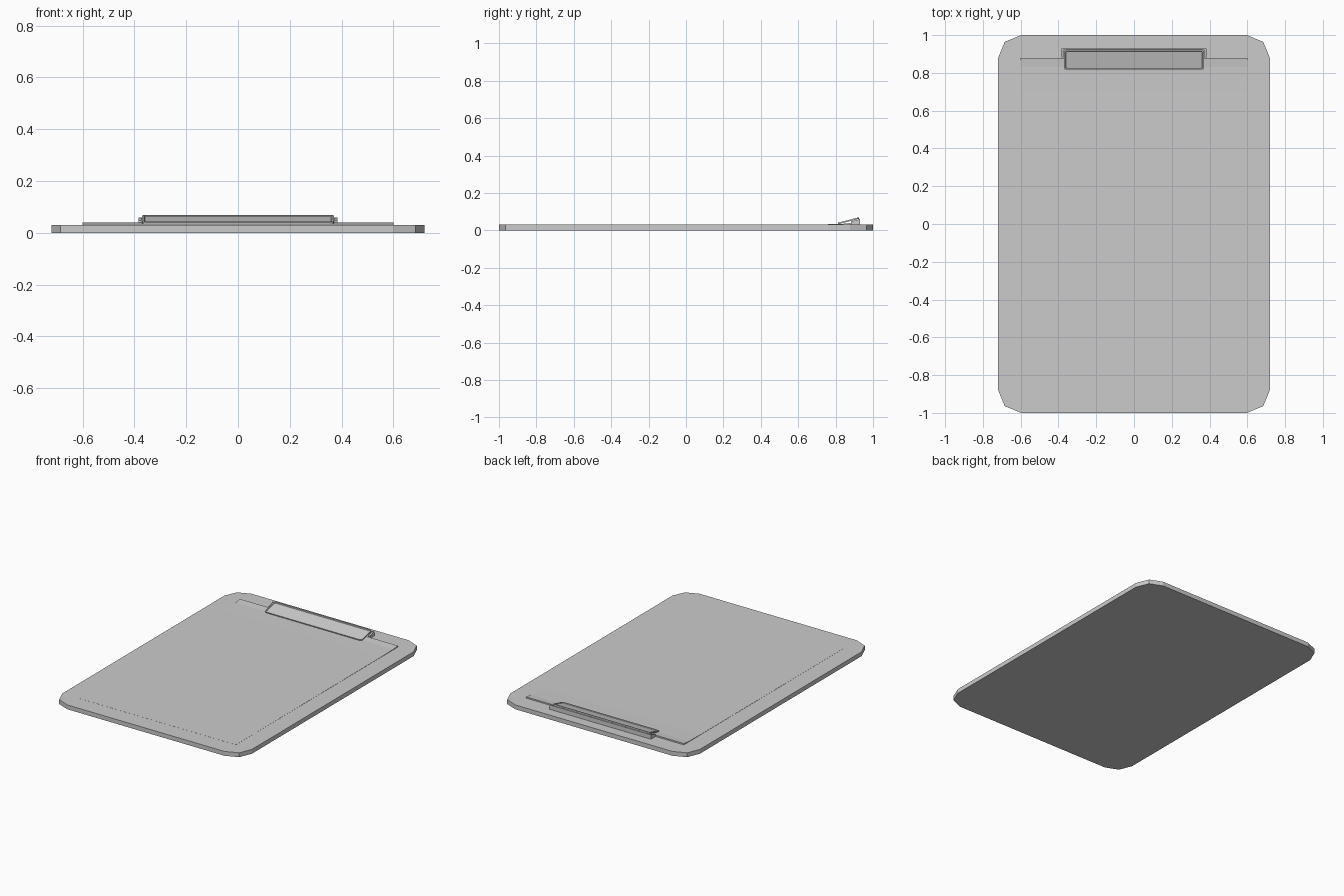
import bpy, bmesh, math
from mathutils import Matrix

if "Cube" in bpy.data.objects:
    bpy.data.objects.remove(bpy.data.objects["Cube"])


def finish(name, bm):
    bmesh.ops.recalc_face_normals(bm, faces=bm.faces)
    mesh = bpy.data.meshes.new(name)
    bm.to_mesh(mesh)
    bm.free()
    obj = bpy.data.objects.new(name, mesh)
    bpy.context.collection.objects.link(obj)
    return obj


def rounded_slab(bm, hx, hy, radius, segments, z0, z1):
    """Extruded rounded rectangle; returns its top face."""
    ring = []
    for i, (sx, sy) in enumerate([(1, 1), (-1, 1), (-1, -1), (1, -1)]):
        for k in range(segments + 1):
            a = math.pi / 2 * (i + k / segments)
            ring.append(bm.verts.new((sx * (hx - radius) + radius * math.cos(a),
                                      sy * (hy - radius) + radius * math.sin(a), z0)))
    base = bm.faces.new(ring)
    out = bmesh.ops.extrude_face_region(bm, geom=[base], use_keep_orig=True)["geom"]
    top = [g for g in out if isinstance(g, bmesh.types.BMFace)][0]
    for v in top.verts:
        v.co.z = z1
    bmesh.ops.recalc_face_normals(bm, faces=bm.faces)
    return top


def extrude_yz(bm, profile, x0, x1):
    """Solid with a (y, z) profile swept from x0 to x1."""
    a = [bm.verts.new((x0, y, z)) for y, z in profile]
    b = [bm.verts.new((x1, y, z)) for y, z in profile]
    bm.faces.new(a)
    bm.faces.new(b[::-1])
    for i in range(len(a)):
        j = (i + 1) % len(a)
        bm.faces.new((a[i], a[j], b[j], b[i]))


# Backing board with two-segment corners
bm = bmesh.new()
rounded_slab(bm, 0.72, 1.0, 0.122, 2, 0.0, 0.03)
finish("board", bm)

# Paper sheet, lifted at the clip end and lying flat further down
bm = bmesh.new()
extrude_yz(bm, [(-0.88, 0.029), (0.88, 0.029), (0.88, 0.039), (0.83, 0.034),
                (0.70, 0.0315), (-0.88, 0.0305)], -0.6, 0.6)
finish("paper", bm)

# Clip bracket: back wall with a flange at each end
bm = bmesh.new()
extrude_yz(bm, [(0.922, 0.028), (0.93, 0.028), (0.93, 0.06), (0.922, 0.06)], -0.385, 0.385)
for s in (-1, 1):
    extrude_yz(bm, [(0.882, 0.028), (0.93, 0.028), (0.93, 0.06), (0.882, 0.048)],
               s * 0.385, s * 0.373)
finish("clip_bracket", bm)

# Tilted clip plate with a raised rim around a recessed panel
bm = bmesh.new()
top = rounded_slab(bm, 0.37, 0.057, 0.014, 2, -0.004, 0.004)
bmesh.ops.inset_region(bm, faces=[top], thickness=0.008)
bmesh.ops.inset_region(bm, faces=[top], thickness=0.003, depth=-0.004)
tilt = Matrix.Translation((0, 0.869, 0.0515)) @ Matrix.Rotation(math.radians(14.5), 4, 'X')
bmesh.ops.transform(bm, matrix=tilt, verts=bm.verts)
finish("clip_plate", bm)
